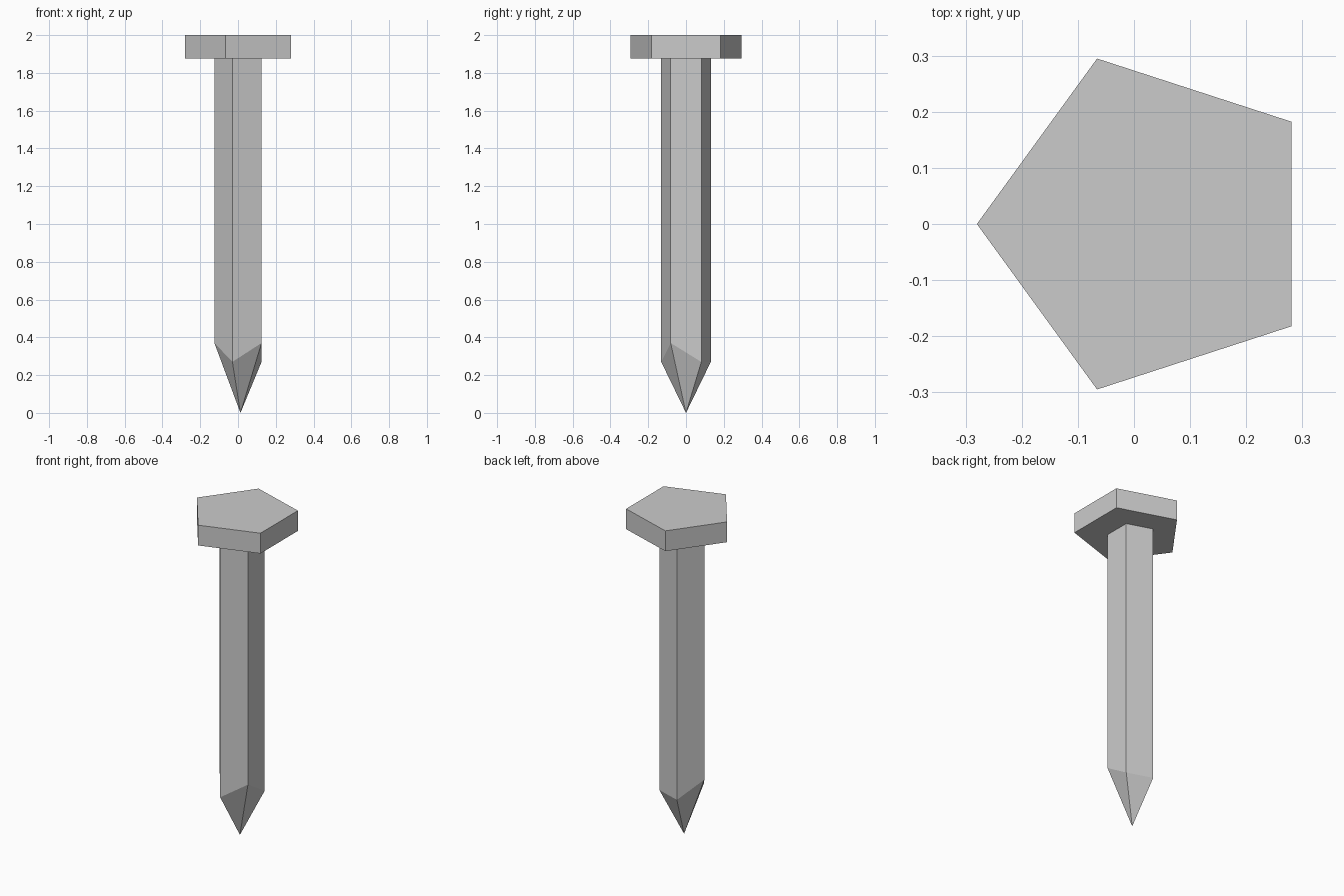
import bpy
import bmesh
from math import cos, sin, pi

if "Cube" in bpy.data.objects:
    bpy.data.objects.remove(bpy.data.objects["Cube"])

SIDES = 5
bm = bmesh.new()


def ring(cx, radius, heights):
    """Pentagon with one corner pointing to -x."""
    verts = []
    for i in range(SIDES):
        a = pi + 2 * pi * i / SIDES
        verts.append(bm.verts.new((cx + radius * cos(a), radius * sin(a), heights[i])))
    return verts


def bridge(lower, upper):
    for i in range(SIDES):
        j = (i + 1) % SIDES
        bm.faces.new((lower[i], lower[j], upper[j], upper[i]))


# Shaft, with an uneven cut where the point begins
shoulder = ring(0.013, 0.138, [0.37, 0.27, 0.37, 0.27, 0.27])
shaft_top = ring(0.013, 0.138, [1.875] * SIDES)
# Flat head
head_low = ring(0.03, 0.31, [1.875] * SIDES)
head_top = ring(0.03, 0.31, [2.0] * SIDES)

rings = [shoulder, shaft_top, head_low, head_top]
for lower, upper in zip(rings, rings[1:]):
    bridge(lower, upper)
bm.faces.new(head_top)

# Sharp point
tip = bm.verts.new((0.013, 0, 0))
for i in range(SIDES):
    bm.faces.new((tip, shoulder[(i + 1) % SIDES], shoulder[i]))

bmesh.ops.recalc_face_normals(bm, faces=bm.faces[:])
mesh = bpy.data.meshes.new("nail")
bm.to_mesh(mesh)
bm.free()
bpy.context.collection.objects.link(bpy.data.objects.new("nail", mesh))
